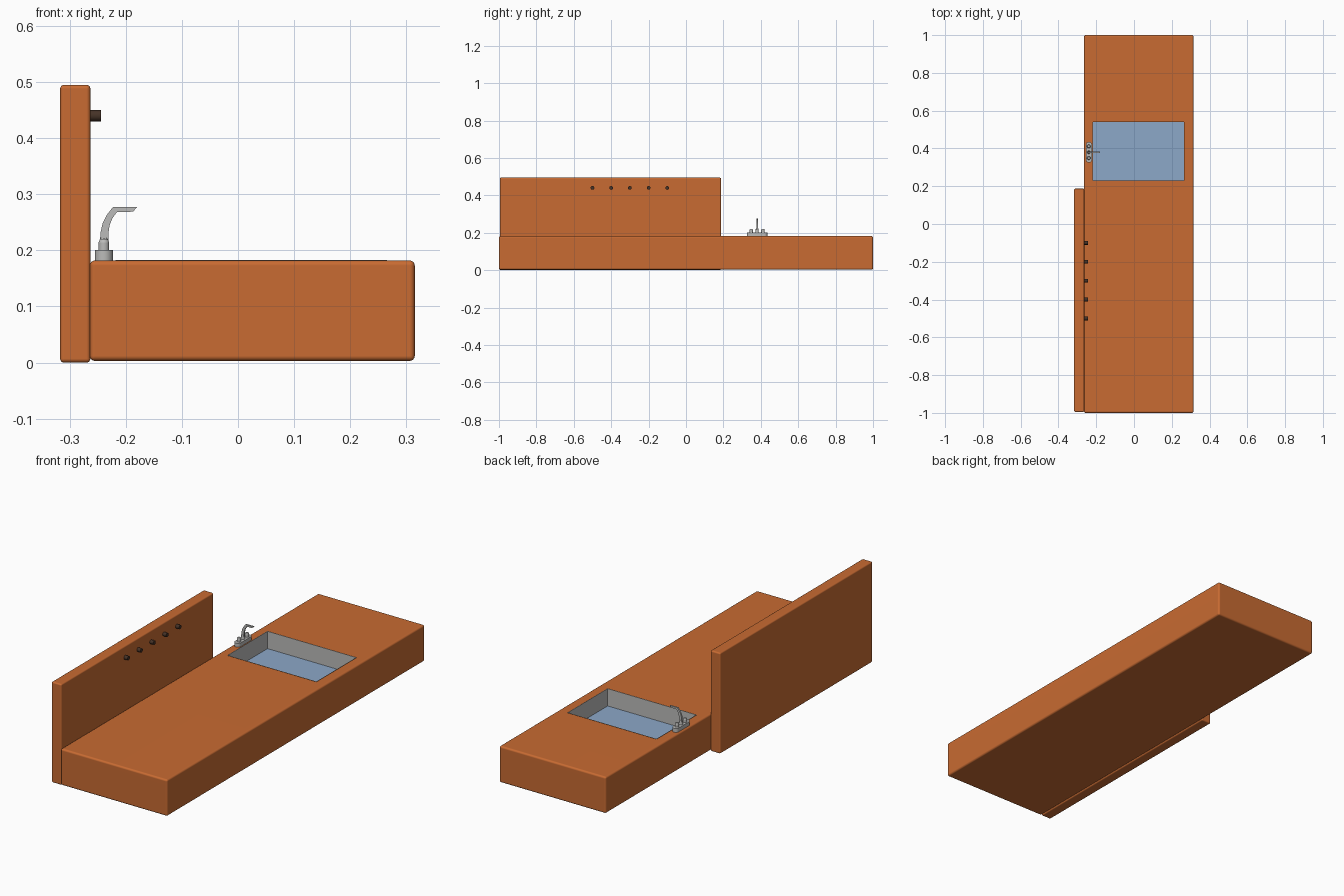
import bpy, bmesh, math
from mathutils import Vector, Matrix

if "Cube" in bpy.data.objects:
    bpy.data.objects.remove(bpy.data.objects["Cube"])


def mat(name, col):
    m = bpy.data.materials.new(name)
    m.diffuse_color = (*col, 1)
    m.use_nodes = True
    m.node_tree.nodes["Principled BSDF"].inputs["Base Color"].default_value = m.diffuse_color
    return m


ORANGE = mat("orange wood", (0.58, 0.147, 0.032))
STEEL = mat("steel grey", (0.50, 0.50, 0.49))
BLUE = mat("basin blue", (0.262, 0.392, 0.578))
DARK = mat("dark brown", (0.06, 0.032, 0.02))


def finish(bm, name, *mats):
    bmesh.ops.recalc_face_normals(bm, faces=bm.faces)
    me = bpy.data.meshes.new(name)
    bm.to_mesh(me)
    bm.free()
    for m in mats:
        me.materials.append(m)
    ob = bpy.data.objects.new(name, me)
    bpy.context.collection.objects.link(ob)
    return ob


def activate(ob):
    bpy.ops.object.select_all(action='DESELECT')
    ob.select_set(True)
    bpy.context.view_layer.objects.active = ob


def smooth(ob, angle=40):
    activate(ob)
    bpy.ops.object.shade_smooth_by_angle(angle=math.radians(angle))


def box_bm(lo, hi, bevel=0):
    bm = bmesh.new()
    lo, hi = Vector(lo), Vector(hi)
    bmesh.ops.create_cube(bm, size=1, matrix=Matrix.Translation((lo + hi) / 2)
                          @ Matrix.Diagonal((*(hi - lo), 1)))
    if bevel:
        bmesh.ops.bevel(bm, geom=bm.edges[:], offset=bevel, segments=4,
                        profile=0.5, affect='EDGES')
    return bm


def cylinder(name, r1, r2, depth, centre, material, axis='Z', sides=24):
    bm = bmesh.new()
    rot = Matrix.Rotation(math.pi / 2, 4, 'Y') if axis == 'X' else Matrix()
    bmesh.ops.create_cone(bm, cap_ends=True, segments=sides, radius1=r1,
                          radius2=r2, depth=depth,
                          matrix=Matrix.Translation(centre) @ rot)
    ob = finish(bm, name, material)
    smooth(ob)
    return ob


def extrude(name, pts, vec, material):
    bm = bmesh.new()
    f = bm.faces.new([bm.verts.new(p) for p in pts])
    new = bmesh.ops.extrude_face_region(bm, geom=[f], use_keep_orig=True)
    bmesh.ops.translate(bm, vec=vec, verts=[v for v in new['geom']
                        if isinstance(v, bmesh.types.BMVert)])
    ob = finish(bm, name, material)
    smooth(ob)
    return ob


# Counter slab with a cut-out for the basin
counter = finish(box_bm((-0.264, -1, 0.003), (0.315, 1, 0.182), 0.009), "counter", ORANGE)
cutter = finish(box_bm((-0.219, 0.229, 0.095), (0.266, 0.541, 0.3)), "basin_cutter", ORANGE)
cutter.hide_render = True
mod = counter.modifiers.new("cutout", 'BOOLEAN')
mod.operation = 'DIFFERENCE'
mod.solver = 'EXACT'
mod.object = cutter
activate(counter)
bpy.ops.object.modifier_apply(modifier=mod.name)
bpy.data.objects.remove(cutter)

# Back panel
panel = finish(box_bm((-0.317, -0.995, 0), (-0.263, 0.187, 0.495), 0.007), "back_panel", ORANGE)
for ob in (counter, panel):
    smooth(ob)
    wn = ob.modifiers.new("soft edges", 'WEIGHTED_NORMAL')
    wn.keep_sharp = True

# Open basin: steel walls and blue floor
bm = box_bm((-0.217, 0.231, 0.098), (0.264, 0.539, 0.183))
for f in bm.faces:
    if f.normal.z < -0.5:
        f.material_index = 1
bmesh.ops.delete(bm, geom=[f for f in bm.faces if f.normal.z > 0.5], context='FACES_ONLY')
basin = finish(bm, "basin", STEEL, BLUE)
mod = basin.modifiers.new("wall", 'SOLIDIFY')
mod.thickness = 0.002
mod.offset = 1

# Row of knobs on the panel
for i in range(5):
    cylinder(f"knob_{i + 1}", 0.01, 0.01, 0.022, (-0.255, -0.5 + 0.1 * i, 0.44),
             DARK, 'X', 16)

# Tap base plate with rounded ends
TX, TY = -0.239, 0.38
outline = []
for side in (1, -1):
    for k in range(13):
        a = math.pi * k / 12
        outline.append((TX + side * 0.016 * math.cos(a),
                        TY + side * (0.039 + 0.016 * math.sin(a)), 0.18))
extrude("tap_base", outline, (0, 0, 0.021), STEEL)

# Two handles and the central collar
for name, dy in (("left_handle", -0.031), ("right_handle", 0.031)):
    cylinder(name, 0.0095, 0.0095, 0.014, (TX, TY + dy, 0.207), STEEL)
    cylinder(name + "_cap", 0.0095, 0.007, 0.006, (TX, TY + dy, 0.217), STEEL)
cylinder("spout_collar", 0.009, 0.007, 0.022, (TX, TY, 0.211), STEEL)

# Curved flat spout
profile = [(-0.246, 0.215), (-0.245, 0.232), (-0.241, 0.249), (-0.234, 0.263),
           (-0.223, 0.277), (-0.180, 0.277), (-0.187, 0.269), (-0.216, 0.268),
           (-0.224, 0.257), (-0.229, 0.244), (-0.231, 0.230), (-0.231, 0.215)]
extrude("spout", [(x, TY - 0.004, z) for x, z in profile], (0, 0.008, 0), STEEL)
